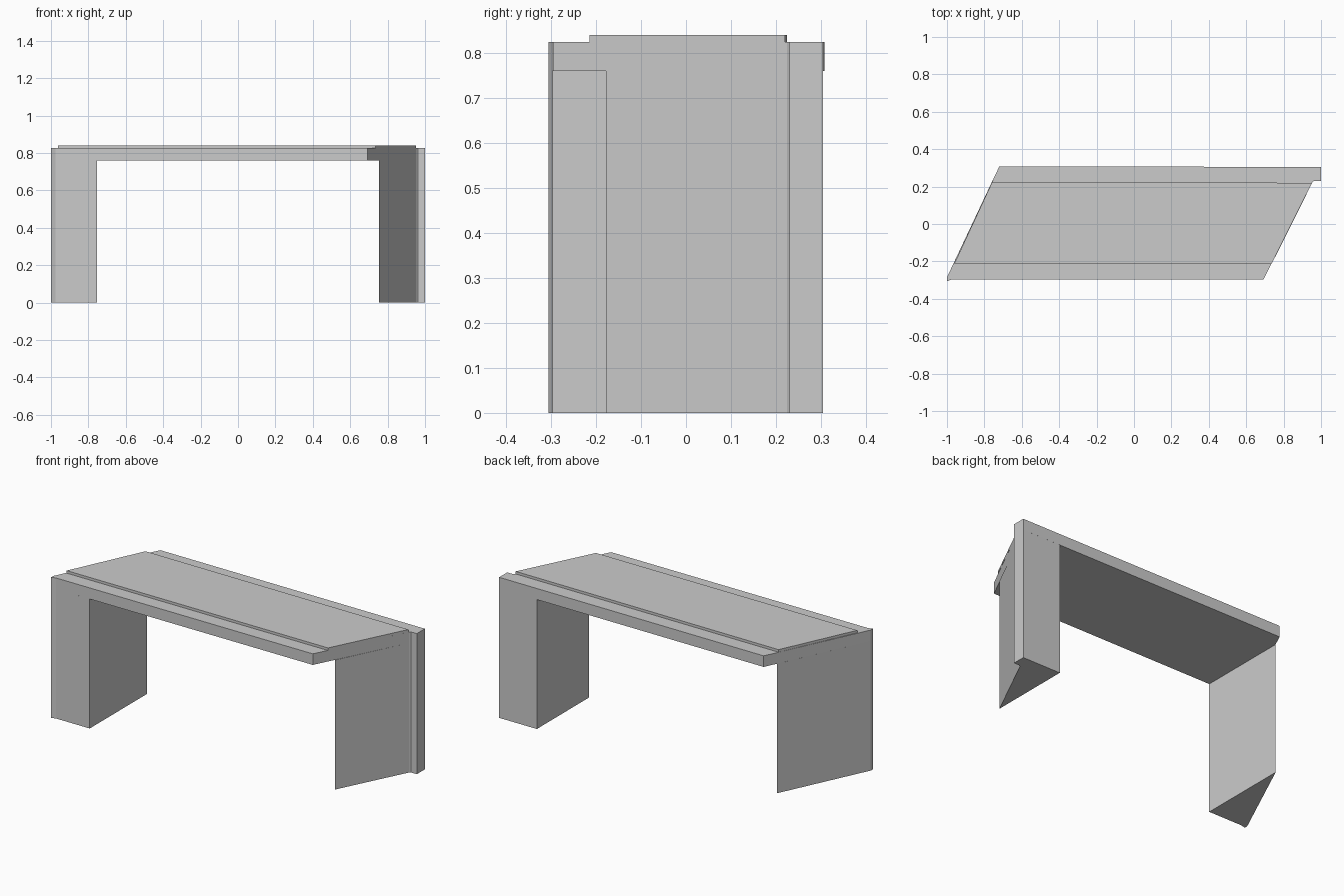
import bpy
import bmesh

cube = bpy.data.objects.get("Cube")
if cube:
    bpy.data.objects.remove(cube, do_unlink=True)

concrete = bpy.data.materials.new("concrete_grey")
concrete.use_nodes = True
GREY = (0.6, 0.6, 0.6, 1)
concrete.diffuse_color = GREY
concrete.node_tree.nodes["Principled BSDF"].inputs["Base Color"].default_value = GREY

UNDERSIDE, EDGE_TOP, DECK_TOP = 0.76, 0.825, 0.84


def prism(name, plan, bottom, top):
    """Extrude a plan outline (counter-clockwise) between two heights."""
    bm = bmesh.new()
    base = bm.faces.new([bm.verts.new((x, y, bottom)) for x, y in plan])
    ext = bmesh.ops.extrude_face_region(bm, geom=[base])
    verts = [g for g in ext["geom"] if isinstance(g, bmesh.types.BMVert)]
    bmesh.ops.translate(bm, verts=verts, vec=(0, 0, top - bottom))
    bmesh.ops.recalc_face_normals(bm, faces=bm.faces)
    mesh = bpy.data.meshes.new(name)
    bm.to_mesh(mesh)
    bm.free()
    mesh.materials.append(concrete)
    obj = bpy.data.objects.new(name, mesh)
    bpy.context.collection.objects.link(obj)
    return obj


# Shared outline pieces of the skewed plan
right_return = [(0.955, 0.225), (0.962, 0.23), (1, 0.23), (1, 0.305)]
left_nose = [(-1, -0.285), (-1, -0.306), (-0.975, -0.297)]

# Skewed bridge slab with its lower edge ledges
prism("deck_slab", left_nose + [(0.693, -0.296)] + right_return + [(-0.72, 0.308)],
      UNDERSIDE, EDGE_TOP)

# Raised roadway strip between the ledges
prism("raised_deck", [(-0.962, -0.215), (0.735, -0.215), (0.952, 0.22), (-0.758, 0.225)],
      EDGE_TOP, DECK_TOP)

# Wedge-shaped abutments with parallel inner faces
prism("left_abutment", [(-0.755, 0.235)] + left_nose + [(-0.755, -0.297)], 0, UNDERSIDE)
prism("right_abutment", [(0.755, -0.178)] + right_return + [(0.755, 0.305)], 0, UNDERSIDE)
